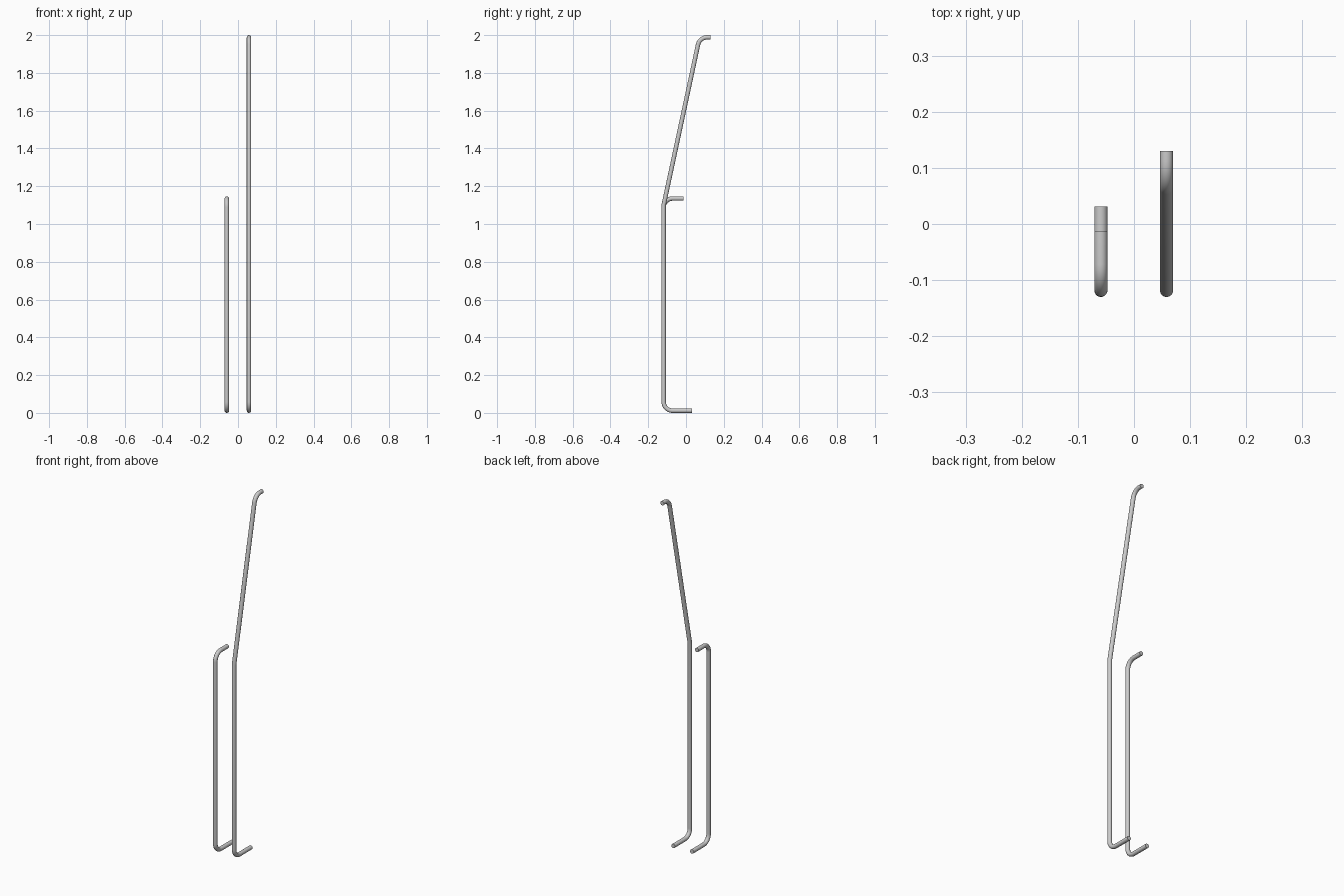
import bpy
import math
from mathutils import Vector

if "Cube" in bpy.data.objects:
    bpy.data.objects.remove(bpy.data.objects["Cube"], do_unlink=True)

ROD = 0.0117        # rod radius
BEND = 0.047        # centre-line bend radius
BACK = -0.13 + ROD  # y of the upright
STEPS = 10


def rounded_path(corners):
    """Turn (y, z, bend radius) corners into a path with true arcs."""
    pts = [Vector((0, y, z)) for y, z, r in corners]
    path = [pts[0]]
    for i in range(1, len(pts) - 1):
        p, r = pts[i], corners[i][2]
        if r == 0:
            path.append(p)
            continue
        a = (pts[i - 1] - p).normalized()
        b = (pts[i + 1] - p).normalized()
        half = a.angle(b) / 2
        centre = p + (a + b).normalized() * (r / math.sin(half))
        start = p + a * (r / math.tan(half)) - centre
        turn = math.pi - 2 * half
        axis_side = (p - centre).normalized()
        u = start.normalized()
        v = (axis_side - u * axis_side.dot(u)).normalized()
        for s in range(STEPS + 1):
            t = turn * s / STEPS
            path.append(centre + (u * math.cos(t) + v * math.sin(t)) * r)
    path.append(pts[-1])
    return path


def bent_rod(name, x, corners):
    """Sweep a round section along a bent path and make it a mesh."""
    path = rounded_path(corners)
    curve = bpy.data.curves.new(name, "CURVE")
    curve.dimensions = "3D"
    curve.bevel_depth = ROD
    curve.bevel_resolution = 10
    curve.use_fill_caps = True
    spline = curve.splines.new("POLY")
    spline.points.add(len(path) - 1)
    for point, co in zip(spline.points, path):
        point.co = (*co, 1)
    rod = bpy.data.objects.new(name, curve)
    rod.location.x = x
    bpy.context.collection.objects.link(rod)
    bpy.ops.object.select_all(action="DESELECT")
    rod.select_set(True)
    bpy.context.view_layer.objects.active = rod
    bpy.ops.object.convert(target="MESH")
    bpy.ops.object.shade_smooth_by_angle(angle=math.radians(40))


# Foot shared by both rods
foot = [(0.031, ROD, 0), (BACK, ROD, BEND)]

# Short rod with a square hook at the top
bent_rod("short_rod", -0.059, foot + [(BACK, 1.135, BEND), (-0.013, 1.135, 0)])

# Tall rod that kinks and leans back to a hooked end
bent_rod("tall_rod", 0.058, foot + [(BACK, 1.10, 0), (0.072, 2 - ROD, 0.05),
                                    (0.13, 2 - ROD, 0)])
